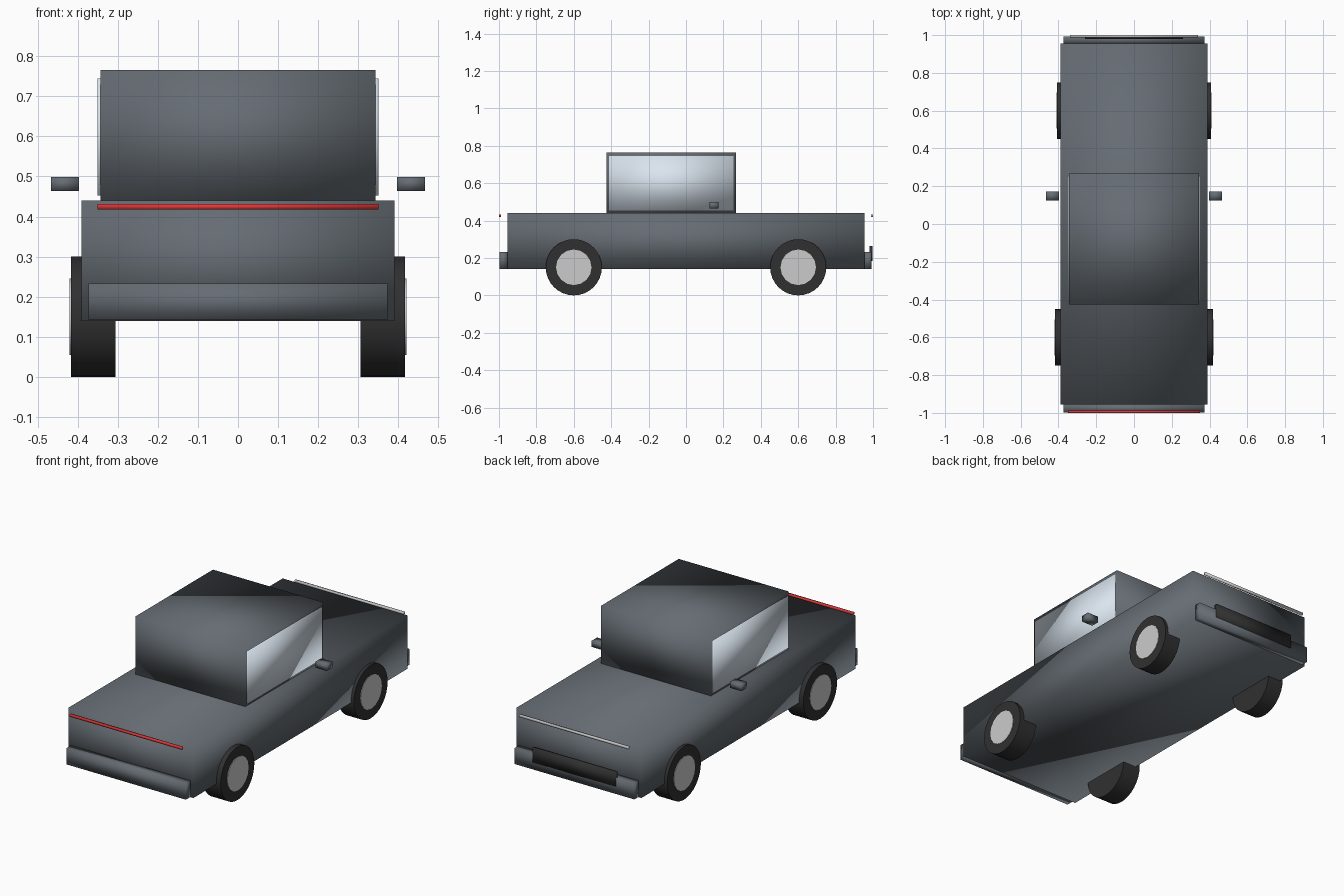
import bpy, math

if "Cube" in bpy.data.objects:
    bpy.data.objects.remove(bpy.data.objects["Cube"])


def material(name, rgb):
    m = bpy.data.materials.new(name)
    m.diffuse_color = (*rgb, 1)
    m.use_nodes = True
    m.node_tree.nodes["Principled BSDF"].inputs["Base Color"].default_value = m.diffuse_color
    return m


PAINT = material("dark_paint", (0.13, 0.15, 0.17))
RUBBER = material("rubber", (0.03, 0.03, 0.03))
METAL = material("hub_metal", (0.6, 0.6, 0.62))
GLASS = material("glass", (0.7, 0.78, 0.86))
RED = material("red_lamp", (0.75, 0.04, 0.04))
WHITE = material("white_lamp", (0.9, 0.9, 0.88))


def finish(name, mat):
    ob = bpy.context.object
    ob.name = name
    ob.data.materials.append(mat)
    bpy.ops.object.shade_smooth()
    return ob


def box(name, x, y, z, mat):
    """Box from (min, max) pairs on each axis."""
    spans = (x, y, z)
    bpy.ops.mesh.primitive_cube_add(size=1, location=[(a + b) / 2 for a, b in spans])
    bpy.context.object.scale = [b - a for a, b in spans]
    bpy.ops.object.transform_apply(location=False, rotation=False, scale=True)
    return finish(name, mat)


def disc(name, x0, x1, y, z, radius, sides, mat):
    """Cylinder lying along x."""
    bpy.ops.mesh.primitive_cylinder_add(
        vertices=sides, radius=radius, depth=abs(x1 - x0),
        location=((x0 + x1) / 2, y, z), rotation=(0, math.pi / 2, 0))
    ob = finish(name, mat)
    bpy.ops.object.shade_smooth_by_angle(angle=math.radians(40))
    return ob


# Body and cabin
box("body", (-0.39, 0.39), (-0.955, 0.955), (0.14, 0.44), PAINT)
box("cabin", (-0.343, 0.343), (-0.425, 0.267), (0.44, 0.765), PAINT)

# Bumpers, grille and lamp strips
box("bumper_red_end", (-0.373, 0.373), (-0.997, -0.955), (0.142, 0.233), PAINT)
box("bumper_white_end", (-0.373, 0.373), (0.955, 0.993), (0.142, 0.233), PAINT)
box("grille", (-0.26, 0.26), (0.98, 0.998), (0.185, 0.265), RUBBER)
box("red_lamp_strip", (-0.35, 0.35), (-1.0, -0.988), (0.418, 0.431), RED)
box("white_lamp_strip", (-0.34, 0.34), (0.988, 1.0), (0.418, 0.431), WHITE)

# Side windows, mirrors and wheels on both sides
for side, s in (("left", -1), ("right", 1)):
    def span(a, b):
        return tuple(sorted((s * a, s * b)))
    box(f"window_{side}", span(0.336, 0.35), (-0.412, 0.254), (0.453, 0.745), GLASS)
    box(f"mirror_{side}", span(0.397, 0.467), (0.125, 0.173), (0.464, 0.499), PAINT)
    for end, y, inner, outer in (("front", -0.6, 0.306, 0.417), ("rear", 0.6, 0.31, 0.408)):
        disc(f"tyre_{end}_{side}", s * inner, s * outer, y, 0.15, 0.15, 32, RUBBER)
        disc(f"hub_{end}_{side}", s * (outer - 0.05), s * (outer + 0.003), y, 0.15, 0.095, 16, METAL)
